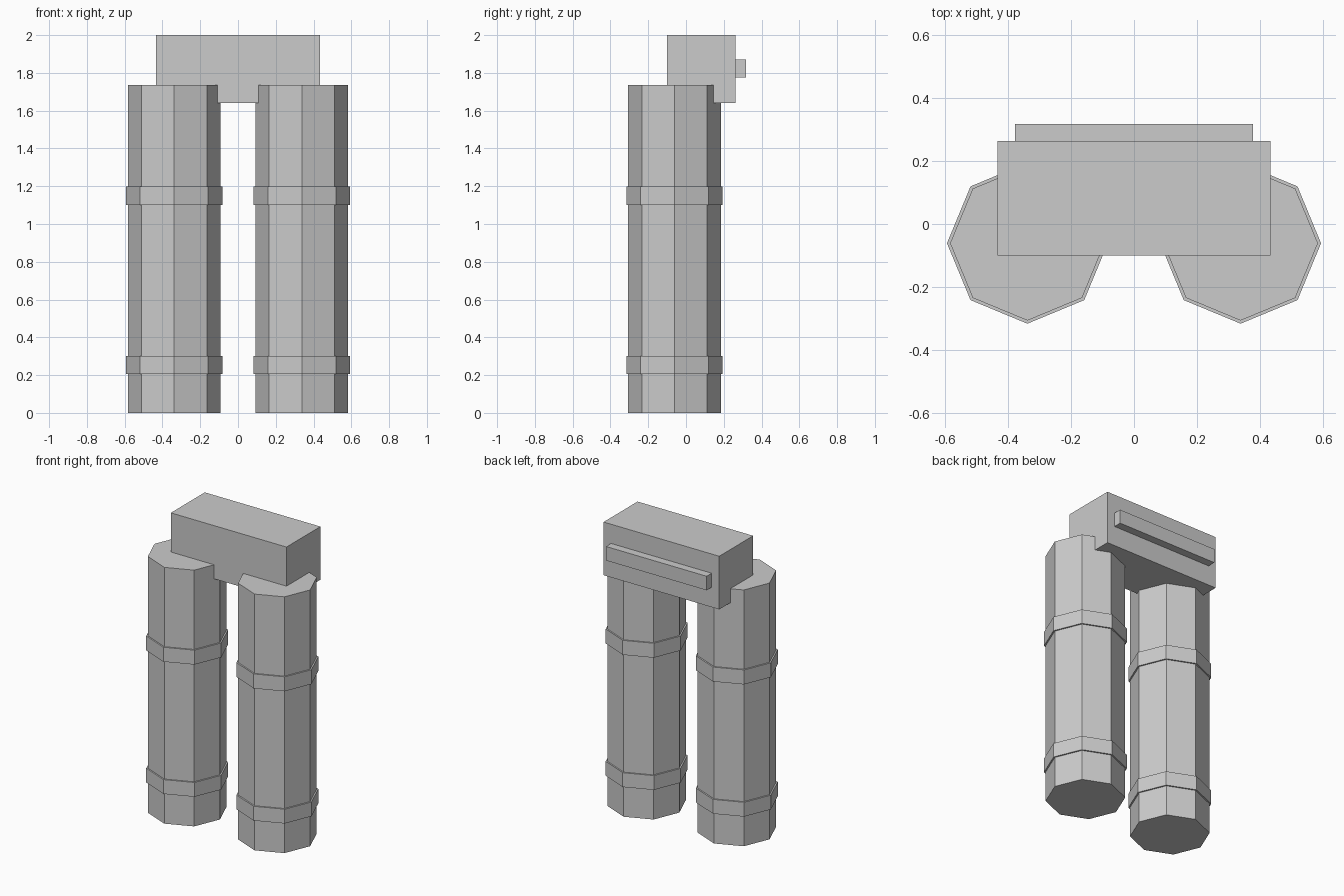
import bpy
from math import pi

if "Cube" in bpy.data.objects:
    bpy.data.objects.remove(bpy.data.objects["Cube"])


def box(name, x, y, z):
    """Box from (min, max) ranges."""
    bpy.ops.mesh.primitive_cube_add(size=1, location=[(a + b) / 2 for a, b in (x, y, z)])
    ob = bpy.context.object
    ob.name = name
    ob.scale = [b - a for a, b in (x, y, z)]
    bpy.ops.object.transform_apply(location=False, rotation=False, scale=True)


def octagon(name, x, y, radius, z0, z1):
    """Eight-sided prism with corners on the x and y axes."""
    bpy.ops.mesh.primitive_cylinder_add(vertices=8, radius=radius, depth=z1 - z0,
                                        location=(x, y, (z0 + z1) / 2))
    bpy.context.object.name = name


# Twin tanks, each with two straps
TANK_Y = -0.061
for side, x in (("left", -0.338), ("right", 0.338)):
    octagon(f"{side}_tank", x, TANK_Y, 0.245, 0, 1.735)
    octagon(f"{side}_lower_strap", x, TANK_Y, 0.255, 0.205, 0.302)
    octagon(f"{side}_upper_strap", x, TANK_Y, 0.255, 1.10, 1.198)

# Block joining the tank tops, with a bar on its back
box("top_block", (-0.433, 0.433), (-0.10, 0.263), (1.64, 2.0))
box("back_bar", (-0.377, 0.377), (0.255, 0.317), (1.775, 1.87))
